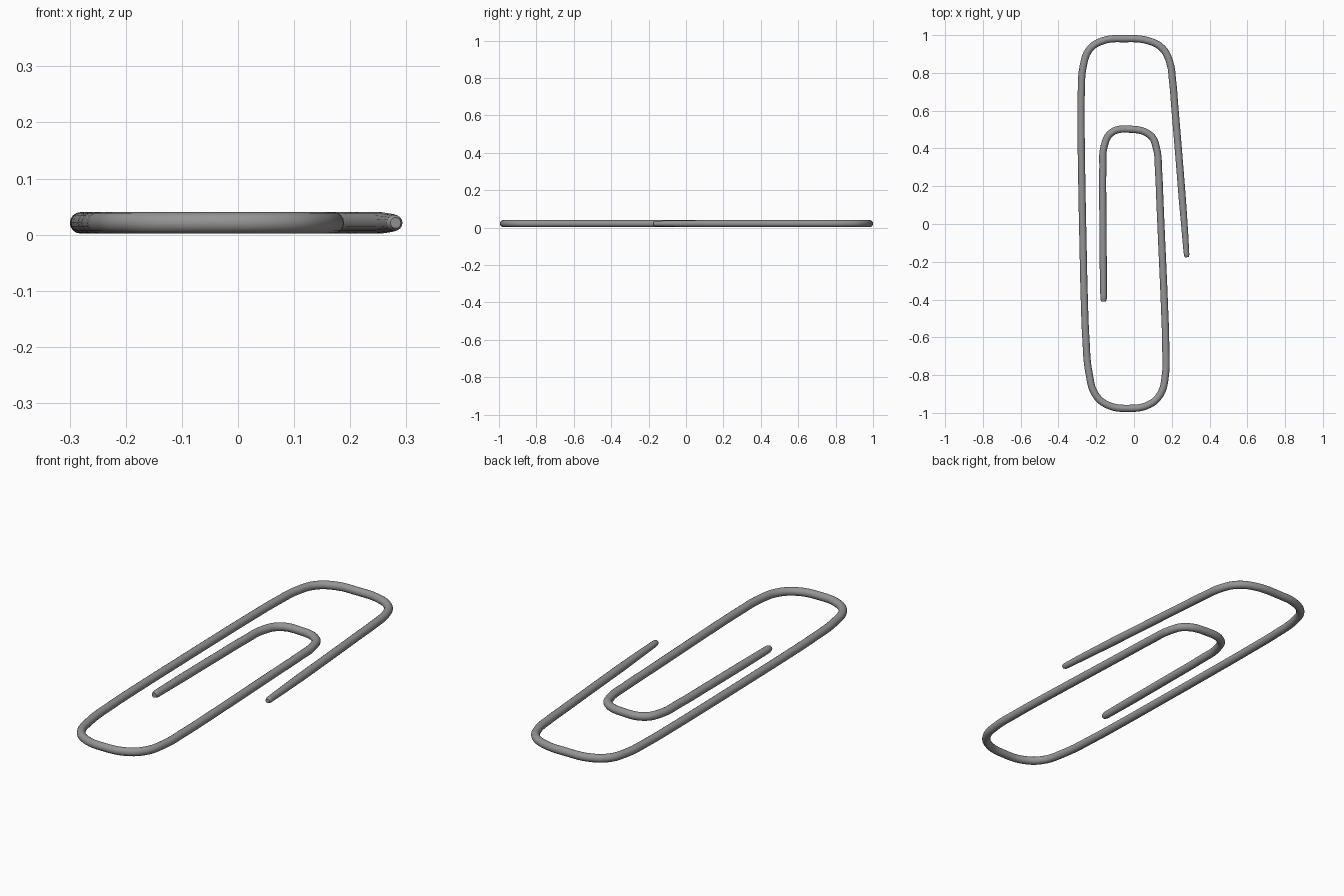
import bpy

RADIUS = 0.019

# Centre line of the bent wire seen from above, outer tip to inner tip: x, y
PATH = [
    (0.281, -0.176), (0.279, -0.165), (0.271, -0.06), (0.256, 0.13), (0.236, 0.38), (0.216, 0.62),
    (0.205, 0.75), (0.188, 0.86), (0.150, 0.93), (0.075, 0.970),
    (-0.050, 0.981), (-0.165, 0.970), (-0.235, 0.925), (-0.268, 0.84),
    (-0.279, 0.70), (-0.280, 0.50), (-0.276, 0.20), (-0.270, -0.10),
    (-0.263, -0.40), (-0.255, -0.60), (-0.238, -0.79), (-0.203, -0.905),
    (-0.140, -0.958), (-0.030, -0.976), (0.080, -0.956), (0.140, -0.900),
    (0.166, -0.80), (0.168, -0.65), (0.160, -0.40), (0.149, -0.15),
    (0.138, 0.10), (0.130, 0.28), (0.119, 0.40), (0.088, 0.468),
    (-0.025, 0.502), (-0.120, 0.483), (-0.157, 0.415), (-0.165, 0.29),
    (-0.165, 0.08), (-0.163, -0.20), (-0.161, -0.395), (-0.161, -0.410),
]

# Wire: round section swept along the path, narrowed at both tips
curve = bpy.data.curves.new("wire", "CURVE")
curve.dimensions = "3D"
curve.bevel_depth = RADIUS
curve.bevel_resolution = 6
curve.resolution_u = 6
curve.use_fill_caps = True
spline = curve.splines.new("BEZIER")
spline.bezier_points.add(len(PATH) - 1)
for p, (x, y) in zip(spline.bezier_points, PATH):
    p.co = (x, y, RADIUS + 0.002)
    p.handle_left_type = p.handle_right_type = "AUTO"
pts = spline.bezier_points
pts[0].radius, pts[1].radius, pts[2].radius = 0.5, 0.75, 0.88
pts[-1].radius, pts[-2].radius = 0.65, 0.9

wire = bpy.data.objects.new("paper_clip_wire", curve)
bpy.context.collection.objects.link(wire)
bpy.context.view_layer.objects.active = wire
wire.select_set(True)
bpy.ops.object.convert(target="MESH")
wire = bpy.context.object
bpy.ops.object.shade_smooth_by_angle()

# Steel colour
steel = bpy.data.materials.new("steel grey")
steel.diffuse_color = (0.3, 0.3, 0.3, 1)
wire.data.materials.clear()
wire.data.materials.append(steel)
